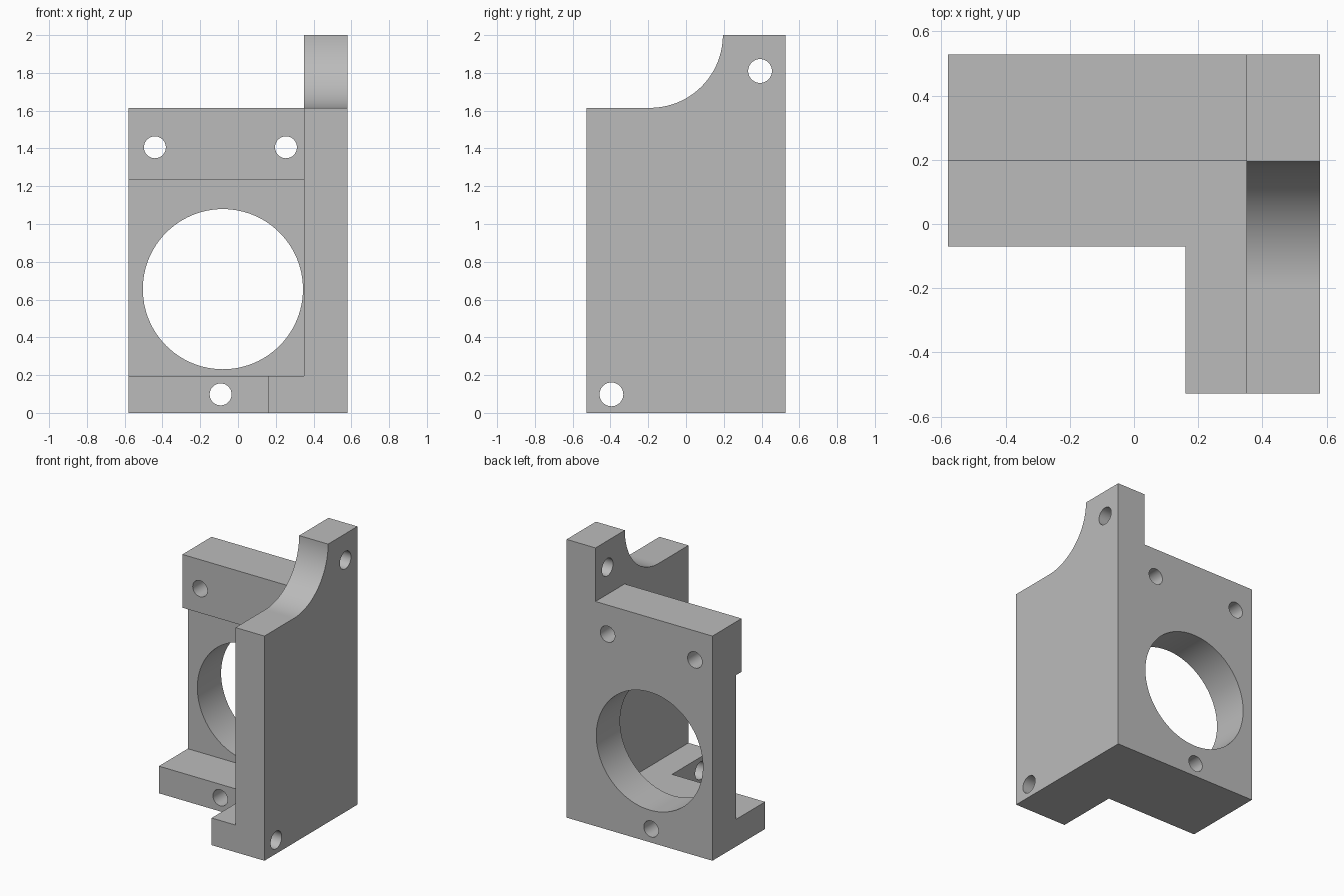
import bpy, bmesh, math
from mathutils import Matrix, Vector

if "Cube" in bpy.data.objects:
    bpy.data.objects.remove(bpy.data.objects["Cube"], do_unlink=True)

grey = bpy.data.materials.new("plain_grey")
grey.use_nodes = True
colour = (0.5, 0.5, 0.5, 1)
grey.diffuse_color = colour
grey.node_tree.nodes["Principled BSDF"].inputs["Base Color"].default_value = colour


def make_object(name, bm):
    bmesh.ops.recalc_face_normals(bm, faces=bm.faces)
    mesh = bpy.data.meshes.new(name)
    bm.to_mesh(mesh)
    bm.free()
    mesh.materials.append(grey)
    obj = bpy.data.objects.new(name, mesh)
    bpy.context.collection.objects.link(obj)
    return obj


def extrude_yz(name, profile, x0, x1):
    """Extrude a (y, z) outline along x."""
    bm = bmesh.new()
    face = bm.faces.new([bm.verts.new((x0, y, z)) for y, z in profile])
    grown = bmesh.ops.extrude_face_region(bm, geom=[face])["geom"]
    verts = [g for g in grown if isinstance(g, bmesh.types.BMVert)]
    bmesh.ops.translate(bm, verts=verts, vec=(x1 - x0, 0, 0))
    return make_object(name, bm)


def cylinder(name, centre, radius, axis, segments=48):
    turn = Vector((0, 0, 1)).rotation_difference(Vector(axis)).to_matrix().to_4x4()
    bm = bmesh.new()
    bmesh.ops.create_cone(bm, cap_ends=True, segments=segments, radius1=radius,
                          radius2=radius, depth=3,
                          matrix=Matrix.Translation(centre) @ turn)
    return make_object(name, bm)


def cut(body, cutter):
    cutter.hide_render = True
    mod = body.modifiers.new("cut", "BOOLEAN")
    mod.operation, mod.solver, mod.object = "DIFFERENCE", "EXACT", cutter
    bpy.context.view_layer.objects.active = body
    bpy.ops.object.modifier_apply(modifier=mod.name)
    bpy.data.objects.remove(cutter, do_unlink=True)


W, D, TOP, SHOULDER = 0.58, 0.528, 2.0, 1.615
R = TOP - SHOULDER

# Solid with the side wall's outline, including its concave shoulder
steps = 32
arc = [(-0.19 + R * math.cos(a), TOP - R * math.sin(a))
       for a in (math.pi / 2 * i / steps for i in range(steps + 1))]
body = extrude_yz("mounting_bracket", [(-D, 0), (D, 0), (D, TOP)] + arc + [(-D, SHOULDER)], -W, W)

# Open space beside the wall: leaves the base, back plate and thicker top rail
cut(body, extrude_yz("space_cutter", [(-1, 0.195), (0.258, 0.195), (0.258, 1.232), (0.197, 1.232),
                                      (0.197, SHOULDER), (1, SHOULDER), (1, 3), (-1, 3)], -1, 0.35))

# Front notch in the base
cut(body, extrude_yz("notch_cutter", [(-1, -1), (-0.07, -1), (-0.07, 1), (-1, 1)], -1, 0.16))

# Large bore and screw holes through the back plate
cut(body, cylinder("bore_cutter", (-0.08, 0, 0.655), 0.424, (0, 1, 0), 96))
for x, z in ((-0.44, 1.406), (0.254, 1.406), (-0.092, 0.098)):
    cut(body, cylinder("hole_cutter", (x, 0, z), 0.058, (0, 1, 0)))

# Screw holes through the side wall
for y, z in ((0.392, 1.81), (-0.395, 0.098)):
    cut(body, cylinder("hole_cutter", (0, y, z), 0.063, (1, 0, 0)))

bpy.ops.object.select_all(action="DESELECT")
body.select_set(True)
bpy.context.view_layer.objects.active = body
bpy.ops.object.shade_smooth_by_angle(angle=math.radians(30))
